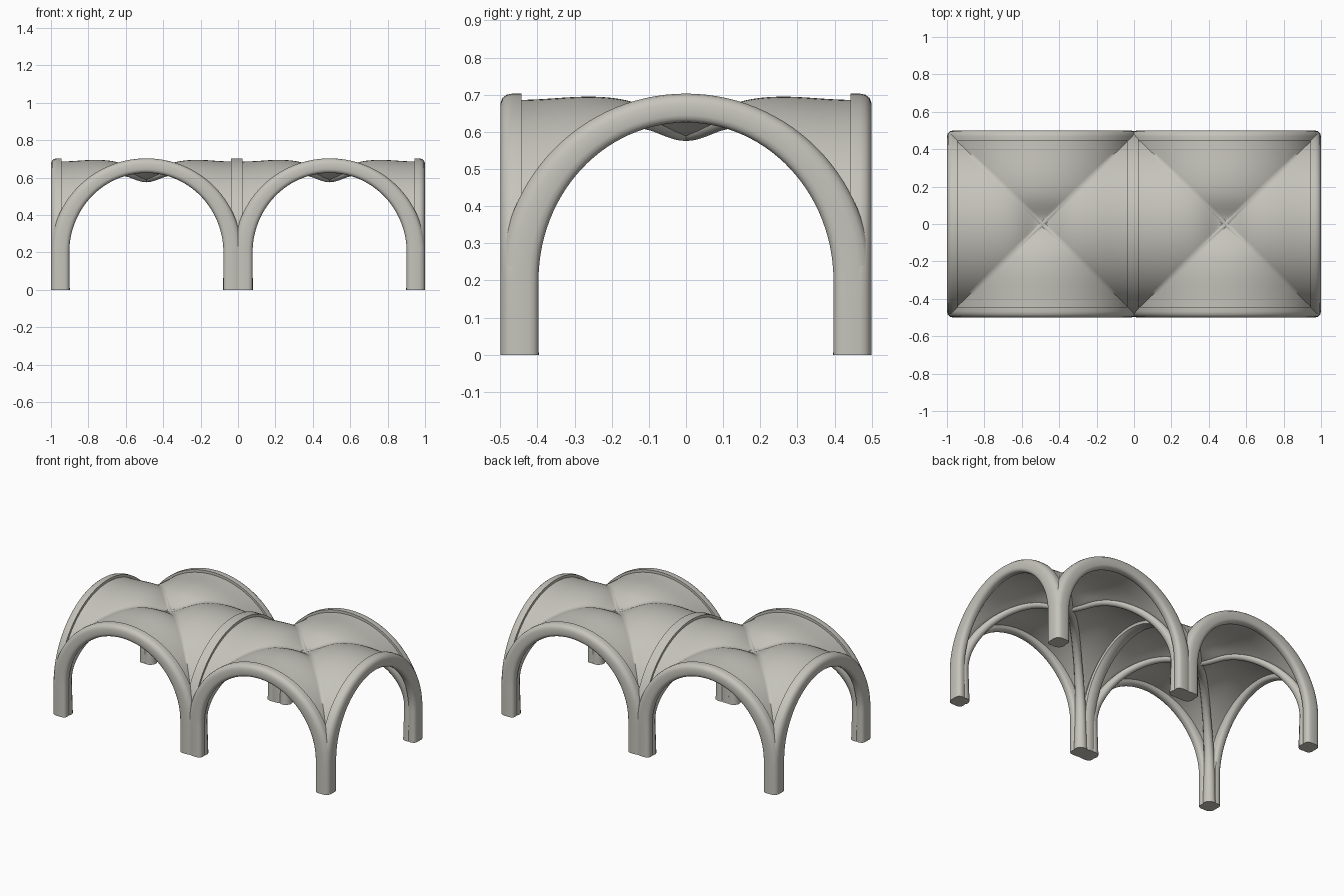
import bpy, bmesh, math
from mathutils import Vector

if "Cube" in bpy.data.objects:
    bpy.data.objects.remove(bpy.data.objects["Cube"])

stone = bpy.data.materials.new("warm grey stone")
stone.diffuse_color = (0.56, 0.55, 0.50, 1)
stone.use_nodes = True
stone.node_tree.nodes["Principled BSDF"].inputs["Base Color"].default_value = stone.diffuse_color

SPRING = 0.2                      # height where the arches start to curve
BAYS = (-0.49, 0.49)              # bay centres in x


def finish(name, bm, angle=40):
    bmesh.ops.recalc_face_normals(bm, faces=bm.faces)
    me = bpy.data.meshes.new(name)
    bm.to_mesh(me)
    bm.free()
    me.materials.append(stone)
    ob = bpy.data.objects.new(name, me)
    bpy.context.collection.objects.link(ob)
    bpy.ops.object.select_all(action='DESELECT')
    bpy.context.view_layer.objects.active = ob
    ob.select_set(True)
    bpy.ops.object.shade_smooth_by_angle(angle=math.radians(angle))
    return ob


def loft(name, rings):
    bm = bmesh.new()
    vs = [[bm.verts.new(p) for p in r] for r in rings]
    n = len(vs[0])
    for a, b in zip(vs, vs[1:]):
        for i in range(n):
            bm.faces.new((a[i], a[(i + 1) % n], b[(i + 1) % n], b[i]))
    bm.faces.new(vs[0])
    bm.faces.new(vs[-1])
    return finish(name, bm)


def crown(t):
    """Waviness of the vault along its ridge: central dip, then a low hump."""
    return -0.065 * math.exp(-(t / 0.1) ** 2) + 0.01 * math.exp(-((t - 0.26) / 0.12) ** 2)


# rib cross-sections: (0 = underside .. 1 = top, 0 = outer face .. 1 = inner face)
EDGE = [(.65, 0), (.85, .1), (.96, .3), (1, .55), (1, 1), (.4, 1), (.15, .95),
        (.03, .8), (0, .6), (0, .4), (.03, .2), (.12, .06), (.25, 0)]
MIDDLE = [(1, 0), (1, 1), (.45, 1), (.3, 1.15), (.1, 1.1), (0, .8),
          (0, .2), (.1, -.1), (.3, -.15), (.45, 0)]


def arch(name, section, place, inner, outer):
    """Arch with straight legs; place(u, z, d) maps it into the model."""
    stations = [((inner, 0), (outer, 0)), ((inner, 0.1), (outer, 0.1))]
    steps = 56
    for k in range(steps + 1):
        a = math.pi * k / steps
        c, s = math.cos(a), math.sin(a)
        stations.append(((inner * c, SPRING + 0.425 * s), (outer * c, SPRING + 0.503 * s)))
    stations += [((-inner, 0.1), (-outer, 0.1)), ((-inner, 0), (-outer, 0))]
    rings = []
    for (iu, iz), (ou, oz) in stations:
        rings.append([place(iu + (ou - iu) * s, iz + (oz - iz) * s, d) for s, d in section])
    return loft(name, rings)


# front and back arches of each bay
for cx in BAYS:
    for side, sy in (("front", -1), ("back", 1)):
        arch(side + "_arch", EDGE,
             lambda u, z, d: (cx + u, sy * (0.5 - 0.057 * d), z), 0.412, 0.51)

# end arches and the rib between the bays
for side, sx in (("left", -1), ("right", 1)):
    arch(side + "_arch", EDGE, lambda u, z, d: (sx * (1 - 0.057 * d), u, z), 0.397, 0.5)
arch("middle_arch", MIDDLE, lambda u, z, d: (-0.037 + 0.06 * d, u, z), 0.397, 0.497)


def web(cx):
    """Groin-vault shell, creased along its diagonals."""
    bm = bmesh.new()
    n, half, r = 56, 0.463, 0.485
    ts = [half * math.sin(math.pi / 2 * (2 * i / n - 1)) for i in range(n + 1)]
    g = []
    for u in ts:
        row = []
        for v in ts:
            lo, hi = sorted((abs(u), abs(v)))
            z = SPRING + math.sqrt(r * r - lo * lo) + crown(hi)
            row.append(bm.verts.new((cx + u * 1.03, v, z)))
        g.append(row)
    for i in range(n):
        for j in range(n):
            a, b, c, d = g[i][j], g[i + 1][j], g[i + 1][j + 1], g[i][j + 1]
            same = (i < n / 2) == (j < n / 2)
            for f in (((a, b, c), (a, c, d)) if same else ((a, b, d), (b, c, d))):
                bm.faces.new(f)
    ob = finish("vault_shell", bm, 60)
    up = sum(p.normal.z for p in ob.data.polygons) > 0
    m = ob.modifiers.new("thickness", 'SOLIDIFY')
    m.thickness = 0.035
    m.offset = -1 if up else 1


def diagonal_rib(cx, sy):
    """Rounded rib from one corner foot over the centre to the opposite foot."""
    pts = [(0.435, 0), (0.435, 0.1)]
    steps = 60
    for k in range(steps + 1):
        a = math.pi * k / steps
        t = 0.435 * math.cos(a)
        pts.append((t, SPRING + 0.465 * math.sin(a) + crown(abs(t))))
    pts += [(-0.435, 0.1), (-0.435, 0)]
    path = [Vector((cx + t * 1.03, sy * t, z)) for t, z in pts]
    side = Vector((sy, -1.03, 0)).normalized()
    rings = []
    for i, p in enumerate(path):
        tan = (path[min(i + 1, len(path) - 1)] - path[max(i - 1, 0)]).normalized()
        nor = side.cross(tan)
        rad = 0.025 + 0.015 * max(0, 1 - p.z / 0.5)
        rings.append([p + rad * (math.cos(b) * side + math.sin(b) * nor)
                      for b in (2 * math.pi * k / 12 for k in range(12))])
    loft("diagonal_rib", rings)


for cx in BAYS:
    web(cx)
    for sy in (-1, 1):
        diagonal_rib(cx, sy)
